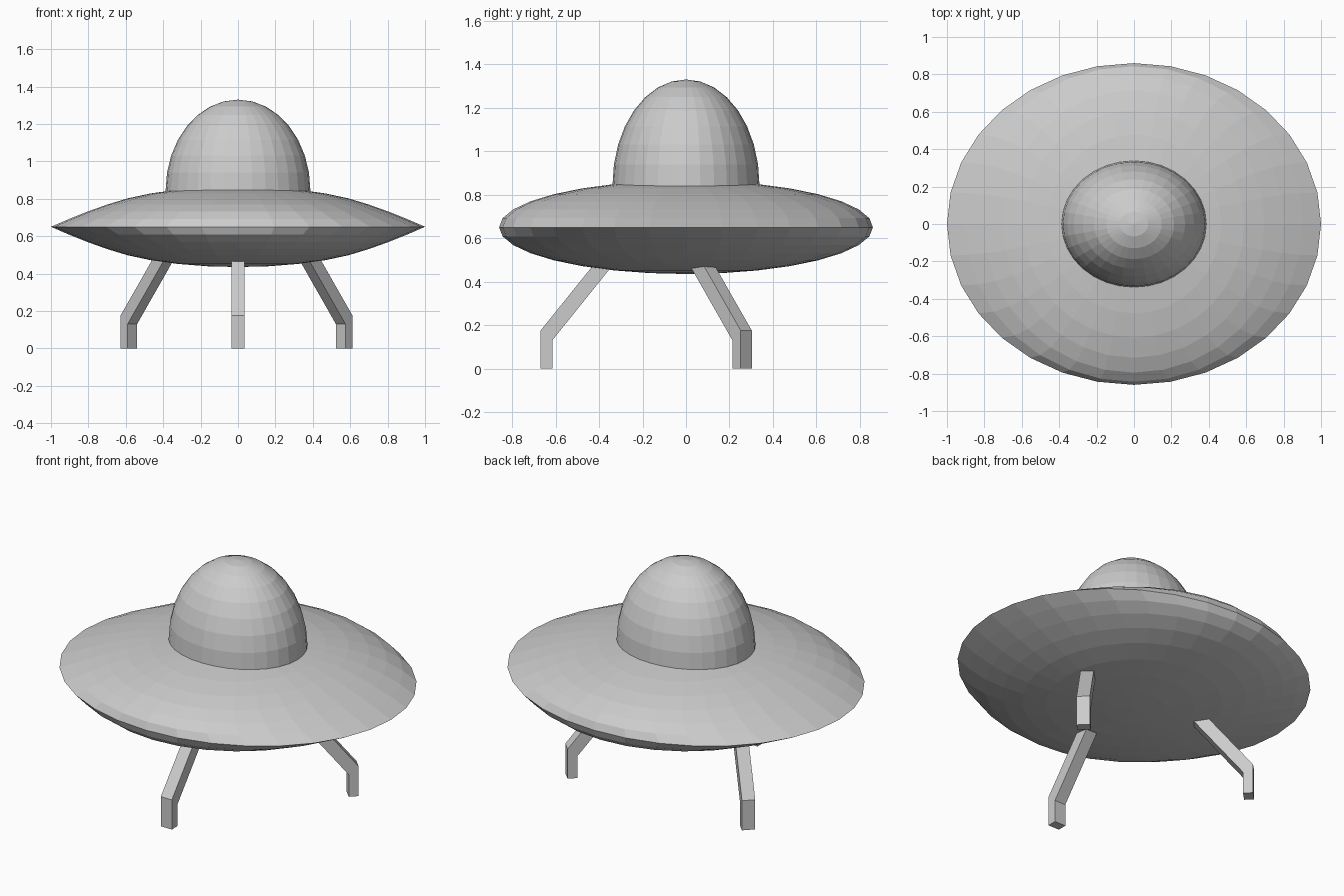
import bpy
import bmesh
from math import sin, cos, pi, radians
from mathutils import Matrix

if "Cube" in bpy.data.objects:
    bpy.data.objects.remove(bpy.data.objects["Cube"])

SEGMENTS = 32
STEP = pi / 16


def add_object(name, bm):
    bmesh.ops.recalc_face_normals(bm, faces=bm.faces)
    mesh = bpy.data.meshes.new(name)
    bm.to_mesh(mesh)
    bm.free()
    obj = bpy.data.objects.new(name, mesh)
    bpy.context.collection.objects.link(obj)
    return obj


def ring_body(name, rings, bottom_z, top_z):
    """Skin a stack of elliptical rings (rx, ry, z), closed by a pole at each end."""
    bm = bmesh.new()
    loops = [[bm.verts.new((rx * cos(2 * pi * i / SEGMENTS),
                            ry * sin(2 * pi * i / SEGMENTS), z))
              for i in range(SEGMENTS)] for rx, ry, z in rings]
    bottom = bm.verts.new((0, 0, bottom_z))
    top = bm.verts.new((0, 0, top_z))
    for i in range(SEGMENTS):
        j = (i + 1) % SEGMENTS
        for a, b in zip(loops, loops[1:]):
            bm.faces.new((a[i], a[j], b[j], b[i]))
        bm.faces.new((bottom, loops[0][j], loops[0][i]))
        bm.faces.new((top, loops[-1][i], loops[-1][j]))
    return add_object(name, bm)


# Saucer hull: rounded along y, drawn out to a sharp edge along x
hull_x = [1.0, 0.903, 0.802, 0.698, 0.59, 0.465, 0.32, 0.163]
hull = [(hull_x[abs(k)], 0.86 * cos(k * STEP), 0.65 + 0.215 * sin(k * STEP))
        for k in range(-7, 8)]
ring_body("saucer_hull", hull, 0.435, 0.865)

# Cockpit dome: half ellipsoid with a short skirt sunk into the hull
dome = [(0.387, 0.338, 0.81)]
dome += [(0.387 * cos(k * STEP), 0.338 * cos(k * STEP), 0.845 + 0.485 * sin(k * STEP))
         for k in range(8)]
ring_body("dome", dome, 0.81, 1.33)

# Bent landing legs: side profile (outward, up) extruded across the width
LEG_PROFILE = [(-0.027, 0), (0.027, 0), (0.027, 0.175),
               (-0.235, 0.5), (-0.325, 0.5), (-0.027, 0.13)]


def landing_leg(name, x, y, angle):
    bm = bmesh.new()
    face = bm.faces.new([bm.verts.new((r, -0.036, z)) for r, z in LEG_PROFILE])
    side = bmesh.ops.extrude_face_region(bm, geom=[face])
    verts = [v for v in side["geom"] if isinstance(v, bmesh.types.BMVert)]
    bmesh.ops.translate(bm, verts=verts, vec=(0, 0.072, 0))
    bm.transform(Matrix.Translation((x, y, 0)) @ Matrix.Rotation(radians(angle), 4, 'Z'))
    # Keep both profile sides closed
    bmesh.ops.holes_fill(bm, edges=[e for e in bm.edges if e.is_boundary], sides=0)
    return add_object(name, bm)


landing_leg("front_leg", 0, -0.642, -90)
landing_leg("rear_right_leg", 0.568, 0.258, 45)
landing_leg("rear_left_leg", -0.584, 0.258, 135)
